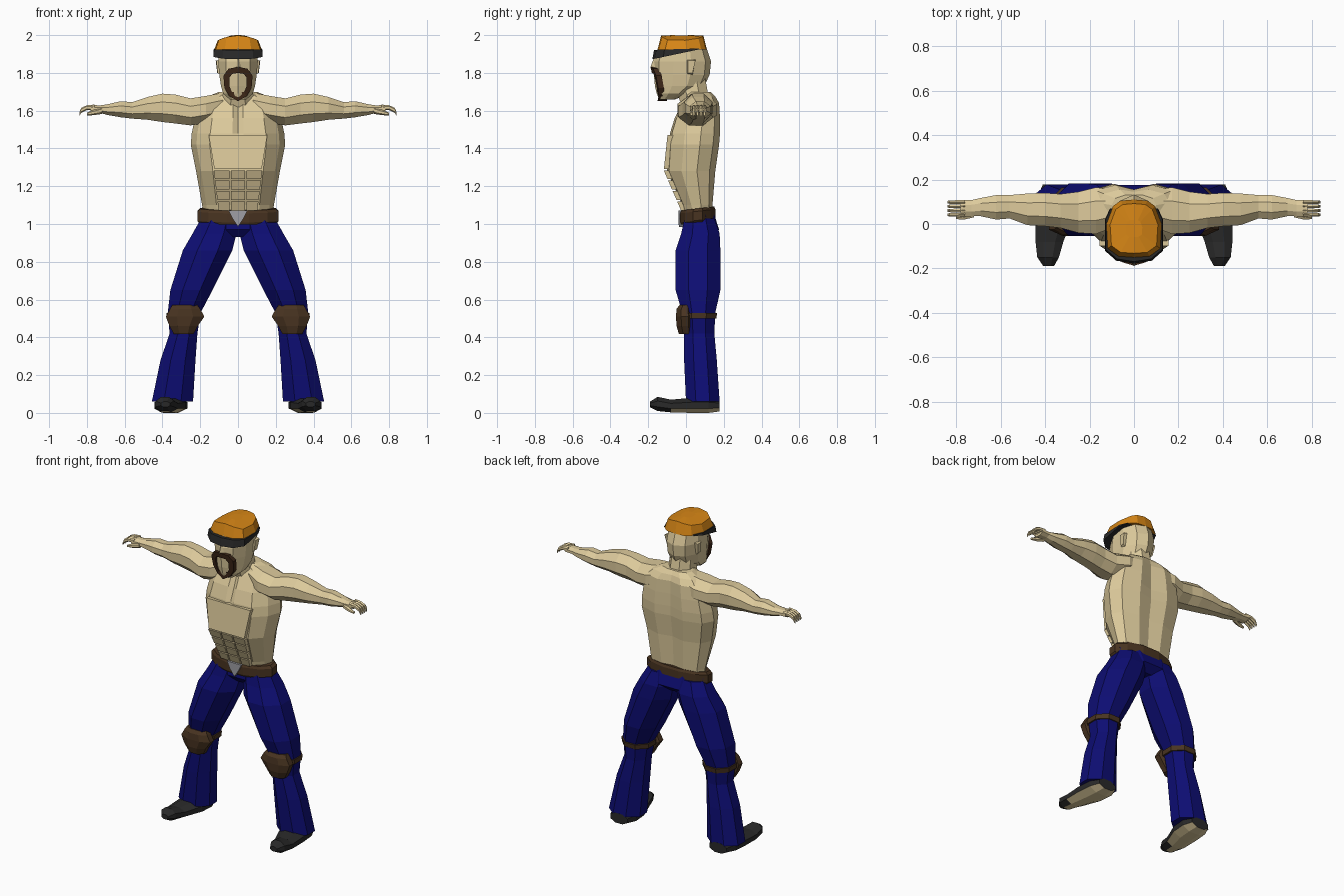
import bpy, bmesh, math
from mathutils import Vector

def mat(name, r, g, b):
    m = bpy.data.materials.new(name)
    m.diffuse_color = (r, g, b, 1)
    return m

SKIN = mat("skin", 0.72, 0.59, 0.33)
BLUE = mat("trouser blue", 0.004, 0.004, 0.17)
BROWN = mat("leather brown", 0.066, 0.034, 0.015)
HAIR = mat("hair brown", 0.05, 0.022, 0.01)
ORANGE = mat("cap orange", 0.68, 0.24, 0.008)
BLACK = mat("dark rubber", 0.022, 0.022, 0.022)
GREY = mat("buckle grey", 0.35, 0.35, 0.38)

def finish(name, bm, material):
    bmesh.ops.recalc_face_normals(bm, faces=bm.faces)
    me = bpy.data.meshes.new(name)
    bm.to_mesh(me)
    bm.free()
    me.materials.append(material)
    ob = bpy.data.objects.new(name, me)
    bpy.context.collection.objects.link(ob)
    return ob

def loft(name, rings, material):
    """Skin a list of equal-length point rings and cap both ends."""
    bm = bmesh.new()
    vs = [[bm.verts.new(p) for p in r] for r in rings]
    n = len(vs[0])
    for a, b in zip(vs, vs[1:]):
        for i in range(n):
            j = (i + 1) % n
            bm.faces.new((a[i], a[j], b[j], b[i]))
    bm.faces.new(vs[0])
    bm.faces.new(vs[-1])
    return finish(name, bm, material)

def ring(n, a0, a1, b0, b1, place):
    """n-sided section that fills the box a0..a1, b0..b1."""
    k = 1 / math.cos(math.pi / n)
    out = []
    for i in range(n):
        t = 2 * math.pi * (i + 0.5) / n
        out.append(place((a0 + a1) / 2 + (a1 - a0) / 2 * k * math.cos(t),
                         (b0 + b1) / 2 + (b1 - b0) / 2 * k * math.sin(t)))
    return out

def zloft(name, rows, material, s=1, n=8):
    """Rows are (z, x0, x1, y0, y1)."""
    return loft(name, [ring(n, x0, x1, y0, y1, lambda a, b, z=z: (s * a, b, z))
                       for z, x0, x1, y0, y1 in rows], material)

def xloft(name, rows, material, s=1, n=8):
    """Rows are (x, y0, y1, z0, z1)."""
    return loft(name, [ring(n, y0, y1, z0, z1, lambda a, b, x=x: (s * x, a, b))
                       for x, y0, y1, z0, z1 in rows], material)

def mirrored(half):
    return half + [(-x, y) for x, y in reversed(half) if x > 1e-6]

def plate(name, pts, depth, material):
    """Polygon facing the front, thickened backwards."""
    return loft(name, [pts, [(x, y + depth, z) for x, y, z in pts]], material)

# torso: rows of height, half width, front, back, front groove, spine groove
TORSO = [(1.03, .18, 0, .135, 0, .01), (1.10, .19, -.02, .14, 0, .015),
         (1.28, .222, -.10, .155, 0, .02), (1.42, .25, -.092, .175, 0, .02),
         (1.48, .245, -.085, .18, .012, .025), (1.56, .228, -.06, .18, .022, .025),
         (1.64, .205, -.02, .175, .012, .02), (1.675, .16, 0, .155, 0, .01),
         (1.70, .10, .01, .13, 0, 0)]
rings = []
for z, w, f, b, gf, gb in TORSO:
    d = b - f
    half = [(0, f + gf), (.12 * w, f), (.6 * w, f + .04 * d), (.88 * w, f + .3 * d),
            (w, f + .62 * d), (.85 * w, b - .12 * d), (.4 * w, b), (0, b - gb)]
    rings.append([(x, y, z) for x, y in mirrored(half)])
loft("torso", rings, SKIN)

# raised chest panel and abdominal blocks
plate("chest_panel", [(-.155, -.098, 1.47), (.155, -.098, 1.47),
                      (.125, -.117, 1.29), (-.125, -.117, 1.29)], .035, SKIN)

def belly_y(z):
    return -.116 + (1.28 - z) * .43

for r in range(4):
    z1 = 1.284 - r * .055
    z0 = z1 - .047
    for c in (-1, 0, 1):
        w1, w0 = [.128 - (1.284 - z) * .12 for z in (z1, z0)]
        if c == 0:
            xs = (-.037, .037, .037, -.037)
        else:
            xs = (c * .045, c * w1, c * w0, c * .045)
        plate("abdominal_block", [(x, belly_y(z), z) for x, z in zip(xs, (z1, z1, z0, z0))],
              .03, SKIN)

# neck and head
zloft("neck", [(1.62, -.10, .10, -.02, .15), (1.70, -.075, .075, -.05, .115),
               (1.78, -.07, .07, -.06, .10)], SKIN)
zloft("head", [(1.66, -.045, .045, -.14, -.06), (1.69, -.078, .078, -.15, .02),
               (1.73, -.09, .09, -.158, .09), (1.79, -.099, .099, -.163, .118),
               (1.86, -.105, .105, -.165, .125), (1.94, -.10, .10, -.14, .10)], SKIN, n=10)
loft("nose", [[(-.014, -.155, 1.88), (.014, -.155, 1.88), (0, -.172, 1.875)],
              [(-.026, -.155, 1.815), (.026, -.155, 1.815), (0, -.19, 1.825)]], SKIN)
for s in (1, -1):
    loft("ear", [[(s * .095, .0, 1.87), (s * .095, .05, 1.87), (s * .095, .035, 1.79), (s * .095, .005, 1.79)],
                 [(s * .115, .01, 1.865), (s * .118, .05, 1.865), (s * .11, .035, 1.80), (s * .108, .01, 1.80)]], SKIN)

# horseshoe moustache running down into the chin beard
outer = [(.045, 1.675), (.072, 1.72), (.077, 1.785), (.05, 1.822), (0, 1.832)]
inner = [(.032, 1.70), (.044, 1.725), (.046, 1.775), (.03, 1.795), (0, 1.80)]
def face_y(x, z):
    return -.187 + (1.83 - z) * .2 + abs(x) * .25
for s in (1, -1):
    loft("moustache", [[(s * x, face_y(x, z) + d, z) for (x, z), d in
                        ((o, 0), (i, 0), (i, .03), (o, .03))]
                       for o, i in zip(outer, inner)], HAIR)
plate("chin_beard", [(x, face_y(x, z), z) for x, z in
                     ((-.048, 1.70), (.048, 1.70), (.05, 1.68), (0, 1.65), (-.05, 1.68))], .05, HAIR)

# cap crown and visor
CAP = mirrored([(0, -.15), (.07, -.145), (.118, -.11), (.125, 0), (.095, .08), (.06, .105), (0, .11)])
def crown(k, z):
    return [(x * k, -.02 + (y + .02) * k, z - 2.2 * (x * k) ** 2) for x, y in CAP]
loft("cap", [[(x, y, 1.925) for x, y in CAP], crown(.86, 1.998), crown(.3, 2.0)], ORANGE)
VISOR = mirrored([(0, -.178), (.08, -.165), (.131, -.12), (.131, .02), (.108, .07), (0, .075)])
loft("visor", [[(x, y, 1.873 + .21 * (y + .175)) for x, y in VISOR],
               [(x * .97, y * .95, 1.922 + .03 * (y + .175)) for x, y in VISOR]], BLACK)

# belt, tilted up towards the back, with a pointed buckle
def belt_ring(k, z):
    pts = ring(12, -.215 * k, .215 * k, .0625 - .093 * k, .0625 + .093 * k, lambda a, b: (a, b))
    return [(a, b, z + .12 * b) for a, b in pts]
loft("belt", [belt_ring(.95, 1.0), belt_ring(1, 1.012), belt_ring(1, 1.06), belt_ring(.93, 1.075)], BROWN)
plate("buckle", [(-.05, -.04, 1.072), (.05, -.04, 1.072), (.03, -.04, 1.03),
                 (0, -.038, .985), (-.03, -.04, 1.03)], .03, GREY)

# hips
zloft("hips", [(1.05, -.195, .195, -.01, .15), (.97, -.17, .17, -.015, .175),
               (.93, -.05, .05, .02, .13)], BLUE)

for s, side in ((1, "left"), (-1, "right")):
    # arm, ending in a flat palm
    xloft(side + "_arm", [(.08, -.01, .15, 1.56, 1.695), (.17, -.045, .165, 1.535, 1.678),
                          (.25, -.04, .145, 1.522, 1.665), (.33, -.018, .135, 1.532, 1.685),
                          (.40, -.01, .14, 1.54, 1.69), (.48, -.005, .137, 1.552, 1.672),
                          (.56, .025, .13, 1.558, 1.645), (.62, .02, .13, 1.565, 1.65),
                          (.69, .035, .117, 1.577, 1.634), (.73, .035, .108, 1.588, 1.628),
                          (.78, .032, .108, 1.59, 1.63)], SKIN, s)
    # curled fingers and thumb
    for i in range(4):
        y = .033 + i * .019
        xloft(side + "_finger", [(.76, y, y + .018, 1.603, 1.63), (.80, y, y + .017, 1.605, 1.627),
                                 (.83, y + .001, y + .016, 1.59, 1.613),
                                 (.84, y + .003, y + .014, 1.573, 1.59)], SKIN, s, 6)
    xloft(side + "_thumb", [(.72, .03, .06, 1.585, 1.615), (.765, .02, .042, 1.578, 1.602),
                            (.80, .022, .036, 1.575, 1.588)], SKIN, s, 6)

    # trouser leg: thigh, knee and flared shin
    zloft(side + "_trouser_leg", [(1.03, .0, .195, -.008, .15), (.95, .008, .24, -.025, .178),
                                  (.86, .03, .292, -.055, .182), (.65, .135, .358, -.055, .182),
                                  (.53, .198, .372, -.02, .155), (.42, .215, .362, -.01, .15),
                                  (.28, .225, .41, -.01, .163), (.06, .238, .456, .0, .178)], BLUE, s)
    # knee strap and pad
    zloft(side + "_knee_strap", [(.50, .192, .378, -.025, .16), (.53, .19, .38, -.027, .165)], BROWN, s)
    zloft(side + "_knee_pad", [(.418, .235, .34, -.038, .04), (.46, .213, .363, -.05, .04),
                               (.51, .178, .382, -.053, .04), (.55, .20, .36, -.05, .035),
                               (.57, .215, .348, -.035, .03)], BROWN, s)
    # shoe lofted heel to toe, with a pale sole
    SHOE = [(-.19, .36, .408, .03, .06), (-.15, .338, .435, .01, .085), (-.08, .318, .443, .003, .07),
            (.03, .275, .443, 0, .08), (.12, .268, .435, 0, .08), (.178, .29, .41, .008, .07)]
    shoe = loft(side + "_shoe", [ring(8, x0, x1, z0, z1, lambda a, b, y=y: (s * a, y, b))
                                 for y, x0, x1, z0, z1 in SHOE], BLACK)
    shoe.data.materials.append(SKIN)
    for p in shoe.data.polygons:
        if p.normal.z < -.85 and p.center.y > -.12:
            p.material_index = 1
